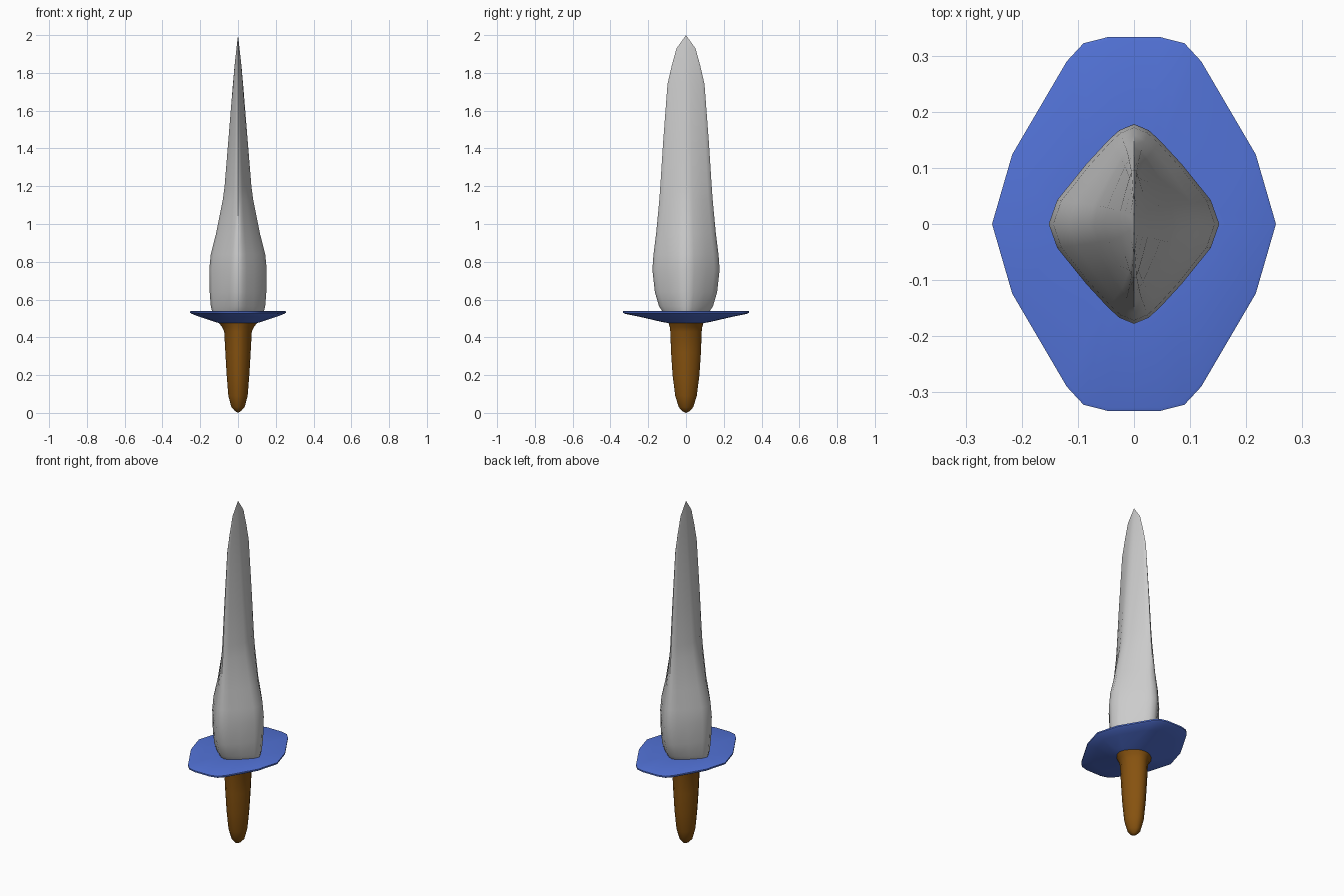
import bpy, bmesh, math

if "Cube" in bpy.data.objects:
    bpy.data.objects.remove(bpy.data.objects["Cube"])

# Unit quadrant outlines from +x to +y
BLADE = [(1, 0), (.9, .24), (.56, .6), (.3, .84), (.17, .94), (0, 1)]
GRIP = [(1, 0), (.93, .3), (.69, .66), (.38, .9), (.2, .97), (0, 1)]
GUARD = [(1, 0), (.858, .372), (.474, .87), (.356, .967), (.186, 1), (0, 1)]


def ring(quad, rx, ry):
    """Mirror a quadrant outline into a full closed loop."""
    q = [(x * rx, y * ry) for x, y in quad]
    half = q + [(-x, y) for x, y in q[-2::-1]]
    return half + [(x, -y) for x, y in half[-2:0:-1]]


def loft(name, sections, color=None, angle=50):
    """Skin sections (quadrant, z, half x, half y); zero-size ends become points."""
    bm = bmesh.new()
    loops = [[bm.verts.new((x, y, z)) for x, y in ring(q, rx, ry)]
             for q, z, rx, ry in sections]
    for a, b in zip(loops, loops[1:]):
        n = len(a)
        for i in range(n):
            j = (i + 1) % n
            bm.faces.new((a[i], a[j], b[j], b[i]))
    bmesh.ops.remove_doubles(bm, verts=bm.verts, dist=1e-5)
    me = bpy.data.meshes.new(name)
    bm.to_mesh(me)
    bm.free()
    ob = bpy.data.objects.new(name, me)
    bpy.context.collection.objects.link(ob)
    if color:
        mat = bpy.data.materials.new(name + "_colour")
        mat.diffuse_color = color
        mat.use_nodes = True
        mat.node_tree.nodes["Principled BSDF"].inputs["Base Color"].default_value = mat.diffuse_color
        me.materials.append(mat)
    bpy.ops.object.select_all(action='DESELECT')
    ob.select_set(True)
    bpy.context.view_layer.objects.active = ob
    bpy.ops.object.shade_smooth_by_angle(angle=math.radians(angle))
    return ob


# Handle: rounded butt, slight flare below the guard
loft("handle", [(GRIP, z, rx, ry) for z, rx, ry in [
    (0, 0, 0), (.01, .016, .02), (.03, .035, .038), (.09, .051, .057),
    (.2, .06, .071), (.32, .067, .079), (.43, .073, .083),
    (.455, .085, .086), (.475, .1, .092)]], (.24, .085, .005, 1))

# Guard: dished underside, thin rim, flat top
loft("guard", [
    (GRIP, .475, .1, .092), (GRIP, .483, .125, .135), (GUARD, .51, .208, .25),
    (GUARD, .524, .244, .322), (GUARD, .53, .253, .333),
    (GUARD, .538, .253, .333), (GUARD, .54, .248, .327),
    (BLADE, .54, .138, .127)], (.085, .17, .68, 1))

# Blade: leaf shape with a diamond section
loft("blade", [(BLADE, z, rx, ry) for z, rx, ry in [
    (.54, .138, .127), (.565, .144, .143), (.64, .15, .165), (.76, .152, .178),
    (.84, .144, .172), (.95, .116, .158), (1.13, .08, .141),
    (1.2, .071, .136), (1.42, .053, .122), (1.74, .027, .098),
    (1.84, .018, .075), (1.93, .008, .05), (2, 0, 0)]])
